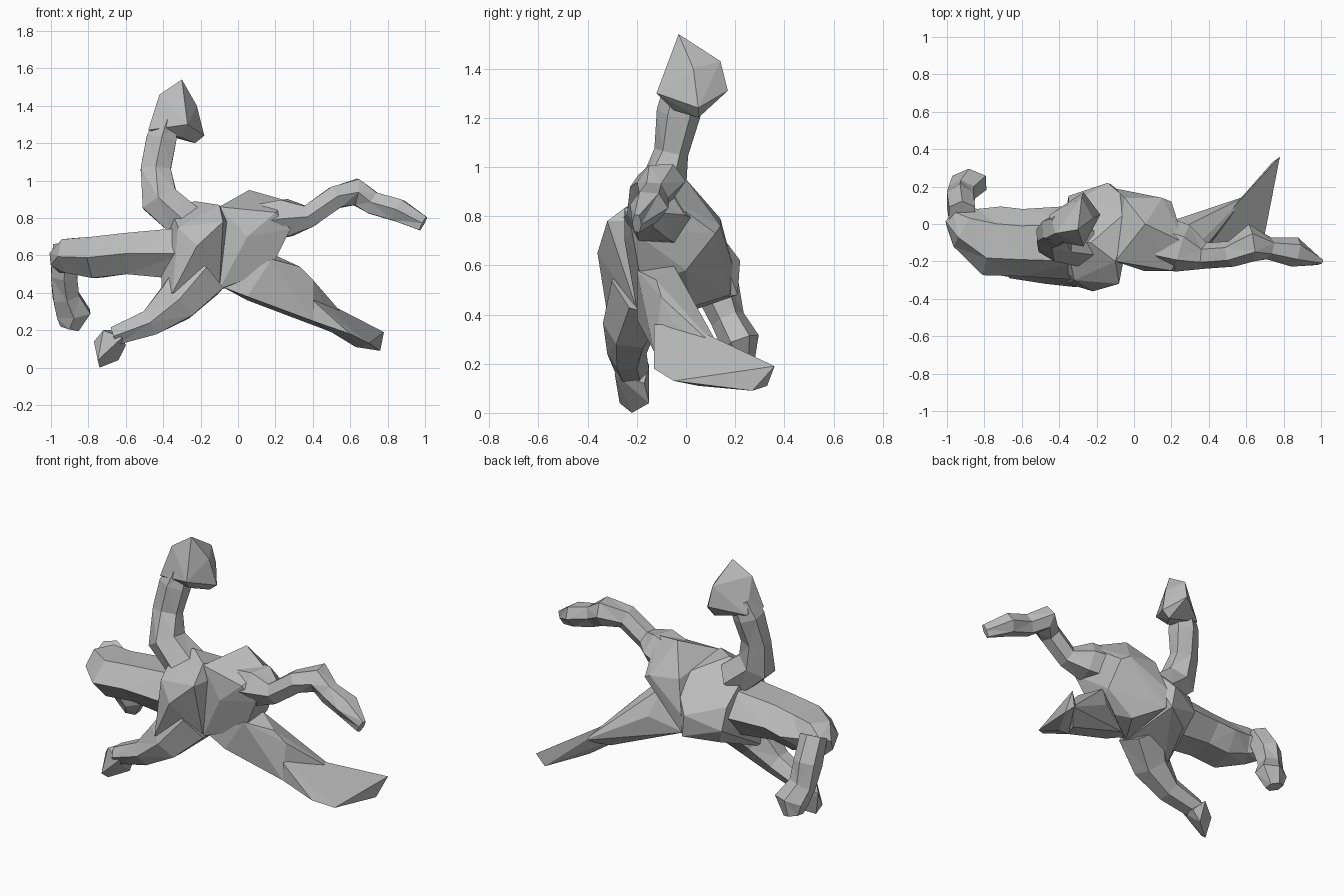
import bpy
import bmesh
from math import cos, sin, tau
from mathutils import Vector

default = bpy.data.objects.get("Cube")
if default:
    bpy.data.objects.remove(default, do_unlink=True)

stone = bpy.data.materials.new("plain_grey")
stone.use_nodes = True
stone.diffuse_color = (.5, .5, .5, 1)
for node in stone.node_tree.nodes:
    if node.type == "BSDF_PRINCIPLED":
        node.inputs["Base Color"].default_value = stone.diffuse_color
        node.inputs["Roughness"].default_value = .8

SIDES = 6
ALONG_Y = Vector((0, 1, 0))


def finish(name, bm):
    """Triangulate the faceted part and place it in the scene."""
    bmesh.ops.triangulate(bm, faces=bm.faces[:])
    bmesh.ops.recalc_face_normals(bm, faces=bm.faces[:])
    mesh = bpy.data.meshes.new(name)
    bm.to_mesh(mesh)
    bm.free()
    mesh.materials.append(stone)
    part = bpy.data.objects.new(name, mesh)
    bpy.context.scene.collection.objects.link(part)


def chunk(name, *corners):
    """Convex faceted lump spanned by a few corner points."""
    bm = bmesh.new()
    verts = [bm.verts.new(corner) for corner in corners]
    result = bmesh.ops.convex_hull(bm, input=verts)
    unused = [item for item in result["geom_interior"]
              if isinstance(item, bmesh.types.BMVert)]
    bmesh.ops.delete(bm, geom=unused, context="VERTS")
    finish(name, bm)


def limb(name, *stations):
    """Six-sided tapering tube; each station is centre, width, thickness."""
    bm = bmesh.new()
    centres = [Vector(station[:3]) for station in stations]
    last = len(centres) - 1
    rings = []
    for i, (centre, station) in enumerate(zip(centres, stations)):
        before = centres[max(i - 1, 0)]
        after = centres[min(i + 1, last)]
        tangent = (after - before).normalized()
        side = (ALONG_Y - tangent * tangent.dot(ALONG_Y)).normalized()
        up = tangent.cross(side) / sin(tau / SIDES)
        width, thickness = station[3:]
        ring = []
        for k in range(SIDES):
            angle = tau * k / SIDES
            offset = side * width * cos(angle) + up * thickness * sin(angle)
            ring.append(bm.verts.new(centre + offset))
        rings.append(ring)
    for lower, upper in zip(rings, rings[1:]):
        for k in range(SIDES):
            n = (k + 1) % SIDES
            bm.faces.new((lower[k], lower[n], upper[n], upper[k]))
    bm.faces.new(reversed(rings[0]))
    bm.faces.new(rings[-1])
    finish(name, bm)


# Torso: shoulder half and hip half
chunk("shoulders",
      (.06, 0, .95), (.27, -.1, .89), (.28, -.22, .74), (.2, 0, .58),
      (.17, -.18, .52), (.2, .12, .73), (.15, .14, .76), (-.05, .14, .79),
      (-.1, .19, .6), (-.1, .18, .48), (-.1, -.2, .42), (.05, -.25, .7),
      (-.1, -.2, .86), (.2, -.25, .83), (.03, .02, .43))
chunk("hips",
      (-.08, -.32, .78), (-.1, -.2, .87), (-.23, -.1, .89), (-.36, -.1, .85),
      (-.32, -.3, .75), (-.22, -.36, .65), (-.41, -.2, .5), (-.35, .1, .68),
      (-.35, .15, .55), (-.14, .22, .62), (-.12, .21, .48), (-.1, -.2, .42),
      (-.35, -.32, .4), (-.41, -.22, .33), (-.3, .1, .45), (0, .1, .78))

# Raised neck with a drooping head
limb("neck",
     (-.28, -.1, .78, .13, .1), (-.42, -.1, .9, .1, .1),
     (-.44, -.06, 1.06, .07, .08), (-.41, -.03, 1.22, .09, .08),
     (-.38, -.01, 1.32, .08, .06))
chunk("head",
      (-.42, -.05, 1.46), (-.3, -.03, 1.54), (-.22, .03, 1.4),
      (-.28, .14, 1.43), (-.18, .05, 1.24), (-.23, .05, 1.2),
      (-.3, -.05, 1.23), (-.27, .17, 1.31), (-.27, -.12, 1.3),
      (-.48, -.08, 1.27), (-.45, .05, 1.26))

# Upper limb reaching to the left
limb("left_arm",
     (.15, -.1, .78, .14, .1), (.26, -.13, .8, .13, .1),
     (.38, -.17, .81, .07, .06), (.52, -.16, .91, .07, .06),
     (.63, -.1, .94, .1, .07), (.72, -.13, .88, .06, .06),
     (.86, -.15, .84, .08, .06), (.99, -.2, .77, .02, .04))

# Lower limb stretched to the left, its foot sweeping back
chunk("left_thigh",
      (-.08, -.18, .43), (.05, -.05, .36), (.05, -.2, .38), (.18, -.2, .58),
      (.2, -.05, .6), (.33, -.12, .54), (.24, .03, .44), (.4, -.1, .47),
      (.45, -.05, .36), (.6, .15, .24), (.4, -.13, .25), (.5, .03, .19))
chunk("left_foot",
      (.4, -.13, .25), (.6, -.13, .18), (.63, .05, .11), (.76, .27, .09),
      (.74, .33, .11), (.78, .36, .19), (.6, .15, .24), (.7, -.05, .13),
      (.45, 0, .36), (.4, -.13, .36))

# Bent limb on the right, shin hanging down
limb("right_thigh",
     (-.28, -.1, .61, .2, .14), (-.6, -.1, .61, .18, .11),
     (-.76, -.09, .59, .19, .11), (-.9, -.02, .6, .12, .09),
     (-.96, .04, .57, .07, .06))
limb("right_shin",
     (-.92, .06, .64, .07, .07), (-.93, .13, .5, .09, .07),
     (-.92, .17, .38, .07, .07), (-.88, .22, .29, .08, .09),
     (-.9, .23, .21, .05, .05))

# Lower limb on the right, touching the ground
limb("right_leg",
     (-.2, -.16, .5, .15, .14), (-.33, -.23, .35, .11, .11),
     (-.47, -.24, .24, .08, .07), (-.66, -.22, .17, .07, .05))
chunk("right_foot",
      (-.77, -.2, .14), (-.72, -.25, .2), (-.75, -.27, .04),
      (-.74, -.22, 0), (-.64, -.15, .04), (-.6, -.17, .12),
      (-.62, -.29, .16), (-.68, -.15, .2))
